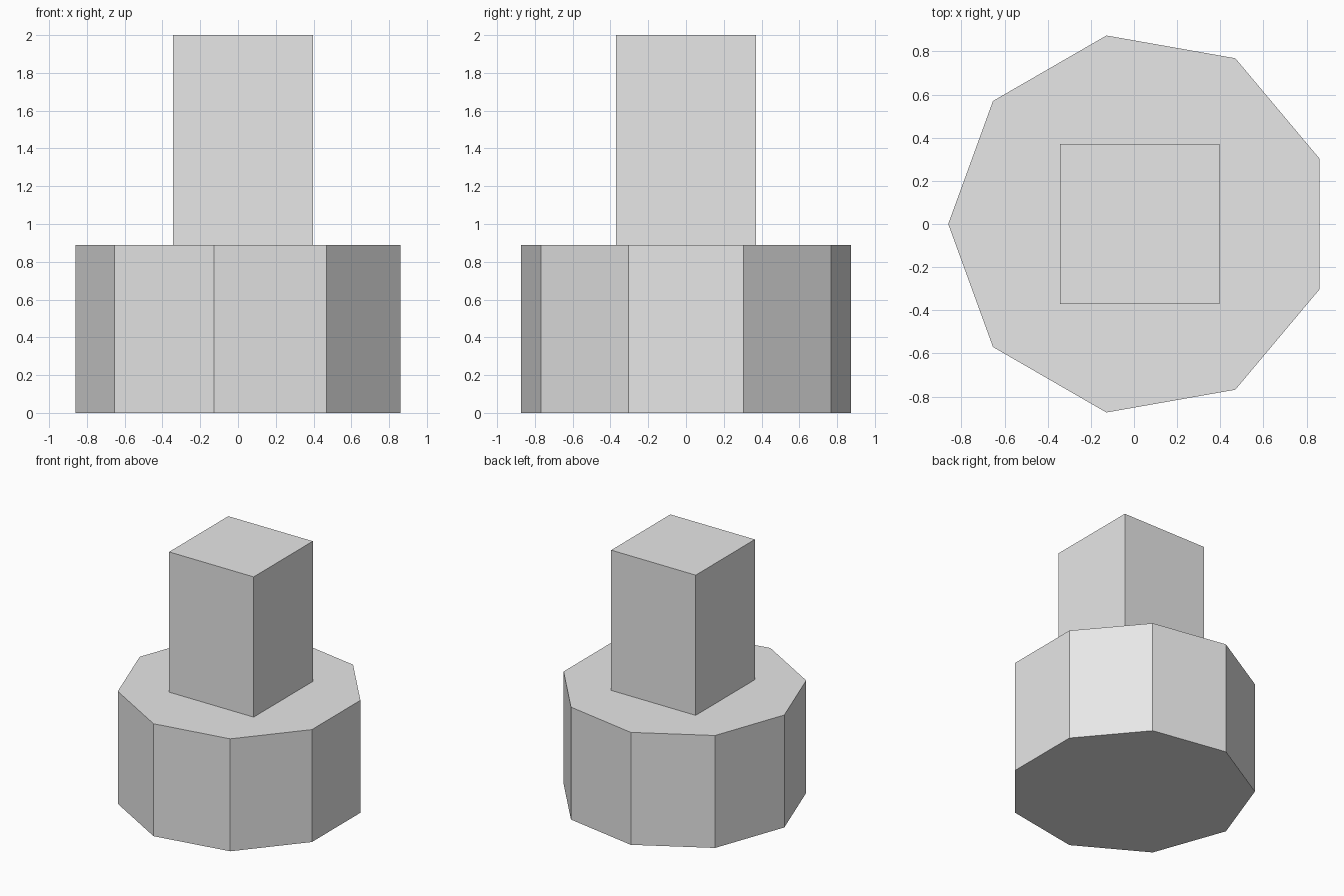
import bpy
import bmesh
from math import cos, sin, pi, sqrt

if "Cube" in bpy.data.objects:
    bpy.data.objects.remove(bpy.data.objects["Cube"], do_unlink=True)

CENTRE_X = 0.026
BASE_TOP = 0.89

# Single plain grey material
grey = bpy.data.materials.new("light_grey")
grey.use_nodes = True
colour = (0.8, 0.8, 0.8, 1.0)
grey.diffuse_color = colour
grey.node_tree.nodes["Principled BSDF"].inputs["Base Color"].default_value = colour


def prism(name, sides, radius, start, bottom, top):
    """Flat-faced upright prism; start is the angle of its first corner."""
    bm = bmesh.new()
    angles = [start + 2 * pi * i / sides for i in range(sides)]
    ring = [bm.verts.new((radius * cos(a), radius * sin(a), 0)) for a in angles]
    floor = bm.faces.new(ring)
    grown = bmesh.ops.extrude_face_region(bm, geom=[floor], use_keep_orig=True)
    upper = [v for v in grown["geom"] if isinstance(v, bmesh.types.BMVert)]
    bmesh.ops.translate(bm, verts=upper, vec=(0, 0, top - bottom))
    bmesh.ops.recalc_face_normals(bm, faces=bm.faces)
    mesh = bpy.data.meshes.new(name)
    bm.to_mesh(mesh)
    bm.free()
    mesh.materials.append(grey)
    obj = bpy.data.objects.new(name, mesh)
    obj.location = (CENTRE_X, 0, bottom)
    bpy.context.collection.objects.link(obj)
    return obj


# Nine-sided base with one corner pointing to -x
prism("base", 9, 0.887, pi, 0, BASE_TOP)

# Square column standing on the base
prism("column", 4, 0.37 * sqrt(2), pi / 4, BASE_TOP, 2)
